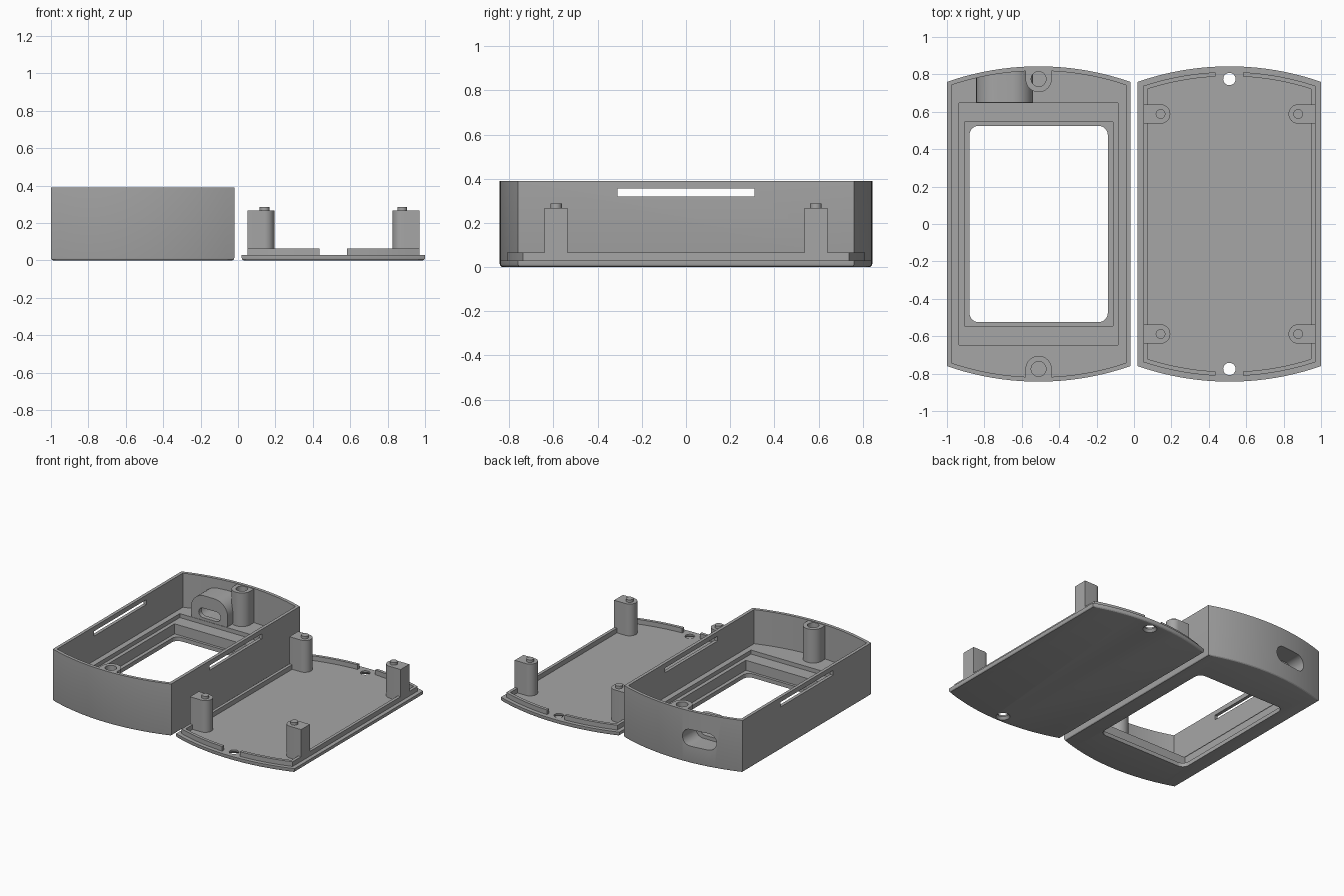
import bpy, bmesh, math

if "Cube" in bpy.data.objects:
    bpy.data.objects.remove(bpy.data.objects["Cube"])

HW, CORNER, APEX = 0.49, 0.76, 0.843          # half width, corner y, end-arc apex y
R = (HW**2 + (APEX - CORNER)**2) / (2 * (APEX - CORNER))
CASE_X, LID_X = -0.51, 0.51

grey = bpy.data.materials.new("grey plastic")
grey.diffuse_color = (0.38, 0.38, 0.38, 1)
grey.use_nodes = True
grey.node_tree.nodes["Principled BSDF"].inputs["Base Color"].default_value = grey.diffuse_color


def outline(cx, inset=0.0, n=20):
    """Box plan with straight sides and bowed ends."""
    w, r, cy = HW - inset, R - inset, APEX - R
    a = math.asin(w / r)
    arc = [(r * math.sin(a - 2 * a * i / n), cy + r * math.cos(a - 2 * a * i / n)) for i in range(n + 1)]
    return [(cx + x, y) for x, y in arc] + [(cx - x, -y) for x, y in arc]


def rounded(cx, cy, hw, hh, r=0.0, n=8):
    if r == 0:
        return [(cx + hw, cy + hh), (cx - hw, cy + hh), (cx - hw, cy - hh), (cx + hw, cy - hh)]
    pts = []
    for k, (sx, sy) in enumerate([(1, 1), (-1, 1), (-1, -1), (1, -1)]):
        for i in range(n + 1):
            t = math.pi / 2 * (k + i / n)
            pts.append((cx + sx * (hw - r) + r * math.cos(t), cy + sy * (hh - r) + r * math.sin(t)))
    return pts


def circle(cx, cy, r, n=28):
    return [(cx + r * math.cos(2 * math.pi * i / n), cy + r * math.sin(2 * math.pi * i / n)) for i in range(n)]


def u_shape(cx, cy, r, length, ang, n=16):
    """Half round nose pointing along ang, with a straight tail behind it."""
    pts = [(r * math.cos(math.pi * (i / n - 0.5)), r * math.sin(math.pi * (i / n - 0.5))) for i in range(n + 1)]
    pts += [(-length, r), (-length, -r)]
    c, s = math.cos(ang), math.sin(ang)
    return [(cx + x * c - y * s, cy + x * s + y * c) for x, y in pts]


def loft(name, layers, along_y=False):
    """Solid through matching profiles: [(points, height), ...]."""
    bm = bmesh.new()
    rings = [[bm.verts.new((x, h, y) if along_y else (x, y, h)) for x, y in pts] for pts, h in layers]
    n = len(rings[0])
    for a, b in zip(rings, rings[1:]):
        for i in range(n):
            bm.faces.new((a[i], a[(i + 1) % n], b[(i + 1) % n], b[i]))
    bm.faces.new(rings[0][::-1])
    bm.faces.new(rings[-1])
    bmesh.ops.recalc_face_normals(bm, faces=bm.faces)
    me = bpy.data.meshes.new(name)
    bm.to_mesh(me)
    bm.free()
    me.materials.append(grey)
    ob = bpy.data.objects.new(name, me)
    bpy.context.collection.objects.link(ob)
    return ob


def prism(name, pts, lo, hi, along_y=False):
    return loft(name, [(pts, lo), (pts, hi)], along_y)


def carve(ob, cutters, op='DIFFERENCE'):
    for c in cutters:
        m = ob.modifiers.new("cut", 'BOOLEAN')
        m.operation, m.solver, m.object = op, 'EXACT', c
    dg = bpy.context.evaluated_depsgraph_get()
    dg.update()
    me = bpy.data.meshes.new_from_object(ob.evaluated_get(dg))
    ob.modifiers.clear()
    ob.data = me


def plate_layers(cx, top):
    """Plan outline with a rounded lower edge."""
    b = 0.014
    edge = [(outline(cx, b * (1 - math.sin(t))), b * (1 - math.cos(t)))
            for t in (0, math.pi / 6, math.pi / 3, math.pi / 2)]
    return edge + [(outline(cx), top)]


helpers = []


def helper(ob):
    ob.hide_render = True
    helpers.append(ob)
    return ob


# --- open case ---
FLOOR = 0.135
port = [helper(prism("port_recess", rounded(-0.69, 0.19, 0.13, 0.062, 0.061), 0.685, 0.95, True)),
        helper(prism("port_slot", rounded(-0.69, 0.19, 0.09, 0.036, 0.035), 0.6, 0.95, True))]
case = loft("case_shell", plate_layers(CASE_X, 0.39))
carve(case, [
    helper(prism("cavity", outline(CASE_X, 0.024), FLOOR, 0.6)),
    helper(prism("screen_pocket", rounded(CASE_X, 0, 0.425, 0.647), 0.105, 0.5)),
    helper(prism("screen_well", rounded(CASE_X, 0, 0.397, 0.545), 0.03, 0.5)),
    helper(prism("window", rounded(CASE_X, 0, 0.37, 0.525, 0.05), -0.1, 0.5)),
    helper(prism("side_vents", [(y, z) for y, z in rounded(CASE_X, 0.338, 0.6, 0.018)], -0.31, 0.31, True)),
] + port)

# --- connector housing behind the port ---
housing = prism("connector_housing", rounded(-0.692, 0.19, 0.152, 0.13, 0.11), 0.65, 0.95, True)
carve(housing, [helper(prism("housing_limit", outline(CASE_X, 0.01), 0.05, 0.38))], 'INTERSECT')
carve(housing, port)

# --- screw bosses in the case ---
bosses = []
for name, s in (("back", 1), ("front", -1)):
    boss = prism(name + "_screw_boss", u_shape(CASE_X, s * 0.775, 0.07, 0.055, -s * math.pi / 2), 0.11, 0.386)
    carve(boss, [helper(prism("boss_hole", circle(CASE_X, s * 0.775, 0.04), 0.14, 0.6))] + (port if s > 0 else []))
    bosses.append(boss)

# --- lid plate with countersunk holes ---
lid = loft("lid_plate", plate_layers(LID_X, 0.03))
holes = []
for s in (1, -1):
    y = s * 0.775
    holes.append(helper(loft("lid_hole", [(circle(LID_X, y, 0.052), -0.005), (circle(LID_X, y, 0.033), 0.018),
                                          (circle(LID_X, y, 0.033), 0.2)])))
carve(lid, holes)

# --- locating rim on the lid, open at both ends ---
rim = prism("lid_rim", outline(LID_X, 0.03), 0.025, 0.065)
carve(rim, [helper(prism("rim_inside", outline(LID_X, 0.053), -0.1, 0.3)),
            helper(prism("rim_gaps", rounded(LID_X, 0, 0.073, 1.2), -0.1, 0.3))])

# --- corner posts with pegs ---
parts = [case, housing, lid, rim] + bosses
for sx in (-1, 1):
    for sy in (-1, 1):
        tag = ("left" if sx < 0 else "right") + ("_front" if sy < 0 else "_back")
        x, y = LID_X + sx * 0.368, sy * 0.588
        ang = 0 if sx < 0 else math.pi
        parts.append(prism(tag + "_post", u_shape(x, y, 0.052, 0.092, ang), 0.02, 0.268))
        parts.append(prism(tag + "_peg", circle(x, y, 0.026, 20), 0.26, 0.287))

# --- tidy up ---
for h in helpers:
    bpy.data.objects.remove(h)
bpy.ops.object.select_all(action='DESELECT')
for p in parts:
    p.select_set(True)
bpy.context.view_layer.objects.active = case
bpy.ops.object.shade_smooth_by_angle(angle=math.radians(25))
